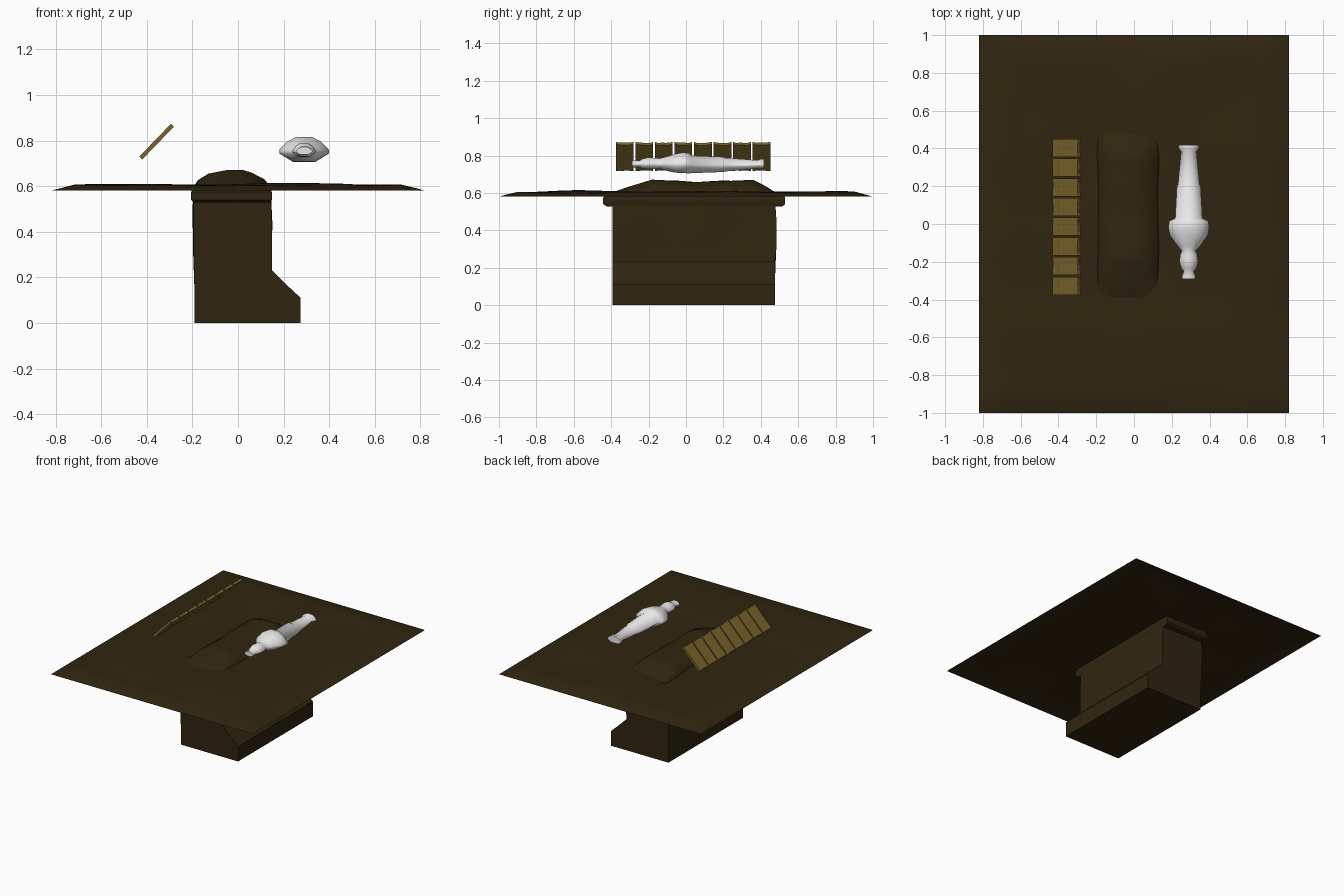
import bpy, bmesh, math, random
from mathutils import Vector, Matrix, noise

if "Cube" in bpy.data.objects:
    bpy.data.objects.remove(bpy.data.objects["Cube"])

random.seed(4)


def material(name, col):
    m = bpy.data.materials.new(name)
    m.diffuse_color = (*col, 1)
    m.use_nodes = True
    m.node_tree.nodes["Principled BSDF"].inputs["Base Color"].default_value = m.diffuse_color
    return m


DIRT = material("dark soil", (0.030, 0.0185, 0.005))
WOOD = material("old wood", (0.20, 0.133, 0.024))
CLOTH = material("white cloth", (0.8, 0.8, 0.8))


def finish(bm, name, mat, angle=None):
    bmesh.ops.recalc_face_normals(bm, faces=bm.faces)
    me = bpy.data.meshes.new(name)
    bm.to_mesh(me)
    bm.free()
    me.materials.append(mat)
    ob = bpy.data.objects.new(name, me)
    bpy.context.collection.objects.link(ob)
    if angle:
        bpy.ops.object.select_all(action='DESELECT')
        ob.select_set(True)
        bpy.context.view_layer.objects.active = ob
        bpy.ops.object.shade_smooth_by_angle(angle=math.radians(angle))
    return ob


def loft(bm, rings, caps=True):
    """Skin a list of closed point rings."""
    vs = [[bm.verts.new(p) for p in r] for r in rings]
    n = len(vs[0])
    for a, b in zip(vs, vs[1:]):
        for i in range(n):
            bm.faces.new((a[i], a[(i + 1) % n], b[(i + 1) % n], b[i]))
    if caps:
        bm.faces.new(vs[0])
        bm.faces.new(vs[-1])


def lerp(table, t):
    """Piecewise linear lookup in a list of (position, value)."""
    for (a, u), (b, v) in zip(table, table[1:]):
        if t <= b:
            return u + (v - u) * max(0, (t - a) / (b - a))
    return table[-1][1]


# ground sheet: low rim rising to a gently uneven surface, open over the pit
def ground_height(x, y):
    d = min(0.82 - abs(x), 1.0 - abs(y))
    n = noise.noise(Vector((x * 2.5, y * 2.5, 3)))
    return 0.58 + min(d / 0.11, 1) * (0.024 + 0.014 * n)


bm = bmesh.new()
bmesh.ops.create_grid(bm, x_segments=32, y_segments=40, size=1)
for v in bm.verts:
    v.co.x *= 0.82
    v.co.z = ground_height(v.co.x, v.co.y)
hole = [f for f in bm.faces
        if abs(f.calc_center_median().x + 0.025) < 0.13
        and abs(f.calc_center_median().y - 0.05) < 0.42]
bmesh.ops.delete(bm, geom=hole, context='FACES')
finish(bm, "ground", DIRT, 60)

# pit: profile in x and z drawn through the length, with uneven earth walls
profile = [(-0.19, 0), (0.275, 0), (0.275, 0.11), (0.21, 0.17), (0.15, 0.23),
           (0.148, 0.32), (0.147, 0.44), (0.143, 0.57), (-0.195, 0.57),
           (-0.198, 0.44), (-0.194, 0.3), (-0.19, 0.12)]
rings = []
for i in range(9):
    y = -0.392 + 0.867 * i / 8
    ring = []
    for x, z in profile:
        wob = 0.006 * noise.noise(Vector((x * 5, y * 5, z * 6)))
        bulge = 0.014 * math.exp(-((z - 0.38) / 0.1) ** 2) if i == 8 else 0
        ring.append((x + (wob if z > 0.25 else 0), y + bulge, z))
    rings.append(ring)
bm = bmesh.new()
loft(bm, rings)
finish(bm, "pit", DIRT, 35)


def rounded_rect(x0, x1, y0, y1, z, seg=(6, 16)):
    pts = []
    for (ax, ay), (bx, by), n in (((x0, y0), (x1, y0), seg[0]), ((x1, y0), (x1, y1), seg[1]),
                                  ((x1, y1), (x0, y1), seg[0]), ((x0, y1), (x0, y0), seg[1])):
        for i in range(n):
            t = i / n
            pts.append((ax + (bx - ax) * t, ay + (by - ay) * t, z))
    return pts


# earth lip around the top of the pit
bm = bmesh.new()
loft(bm, [rounded_rect(-0.193, 0.14, -0.425, 0.515, 0.528),
          rounded_rect(-0.205, 0.148, -0.443, 0.53, 0.54),
          rounded_rect(-0.205, 0.148, -0.443, 0.53, 0.575),
          rounded_rect(-0.195, 0.14, -0.42, 0.515, 0.597)])
finish(bm, "pit_lip", DIRT, 35)

# heaped soil over the grave
across = [(-0.2, 0), (-0.175, 0.45), (-0.13, 0.8), (-0.05, 1), (0.02, 1),
          (0.06, 0.85), (0.115, 0.5), (0.142, 0)]
along = [(-0.415, 0), (-0.37, 0.25), (-0.3, 0.55), (-0.18, 1), (0.04, 0.83), (0.2, 0.92),
         (0.36, 0.95), (0.43, 0.55), (0.47, 0.2), (0.512, 0)]
bm = bmesh.new()
grid = []
for i in range(25):
    y = -0.415 + 0.927 * i / 24
    row = []
    for x, h in across:
        wob = 0.007 * noise.noise(Vector((x * 9, y * 7, 1)))
        z = 0.59 + 0.082 * h * lerp(along, y) + wob * h
        edge = 0.008 * noise.noise(Vector((x * 8, y * 8, 7)))
        row.append(bm.verts.new((x + edge * 0.6, y + edge * (i in (0, 24)), z)))
    grid.append(row)
for a, b in zip(grid, grid[1:]):
    for j in range(len(across) - 1):
        bm.faces.new((a[j], a[j + 1], b[j + 1], b[j]))
# skirt down to the lip so the heap has a side
border = [e for e in bm.edges if e.is_boundary]
skirt = bmesh.ops.extrude_edge_only(bm, edges=border)["geom"]
for v in skirt:
    if isinstance(v, bmesh.types.BMVert):
        v.co.z = 0.57
finish(bm, "soil_mound", DIRT, 50)

# eight chipped boards leaning at 45 degrees
PITCH = 0.8355 / 8
for k in range(8):
    yc = -0.38 + PITCH * (k + 0.5)
    half = PITCH / 2 - 0.0045
    rings = []
    for i in range(6):
        t = i / 5 * 2 - 1
        chip = random.uniform(0.004, 0.010) if 0 < i < 5 else 0
        lo, hi = -0.1 + chip * 0.5, 0.1 - chip
        rings.append([(lo, t * half, -0.009), (hi, t * half, -0.009),
                      (hi, t * half, 0.009), (lo, t * half, 0.009)])
    bm = bmesh.new()
    loft(bm, rings)
    bm.transform(Matrix.Translation((-0.357, yc, 0.795)) @ Matrix.Rotation(math.radians(-46), 4, 'Y'))
    finish(bm, f"board_{k + 1}", WOOD)

# wrapped body: lens shaped section, stations of (y, half width, bottom, top)
section = [(-0.45, 0), (0.45, 0), (1, 0.33), (1, 0.5), (0.7, 0.8), (0.32, 1),
           (-0.32, 1), (-0.7, 0.8), (-1, 0.5), (-1, 0.33)]
stations = [(-0.29, 0.036, 0.738, 0.772), (-0.275, 0.035, 0.737, 0.774),
            (-0.25, 0.027, 0.738, 0.772), (-0.235, 0.040, 0.731, 0.782),
            (-0.2, 0.050, 0.727, 0.79), (-0.165, 0.046, 0.728, 0.787),
            (-0.14, 0.037, 0.728, 0.785), (-0.12, 0.058, 0.722, 0.79),
            (-0.06, 0.100, 0.709, 0.808), (-0.02, 0.108, 0.706, 0.816),
            (0.015, 0.104, 0.705, 0.814), (0.03, 0.072, 0.706, 0.8),
            (0.2, 0.063, 0.712, 0.793), (0.21, 0.057, 0.715, 0.788),
            (0.385, 0.041, 0.73, 0.775), (0.40, 0.054, 0.728, 0.782),
            (0.418, 0.055, 0.728, 0.78)]
bm = bmesh.new()
loft(bm, [[(0.29 + w * x, y, b + (t - b) * z) for x, z in section] for y, w, b, t in stations])
finish(bm, "wrapped_body", CLOTH, 60)
